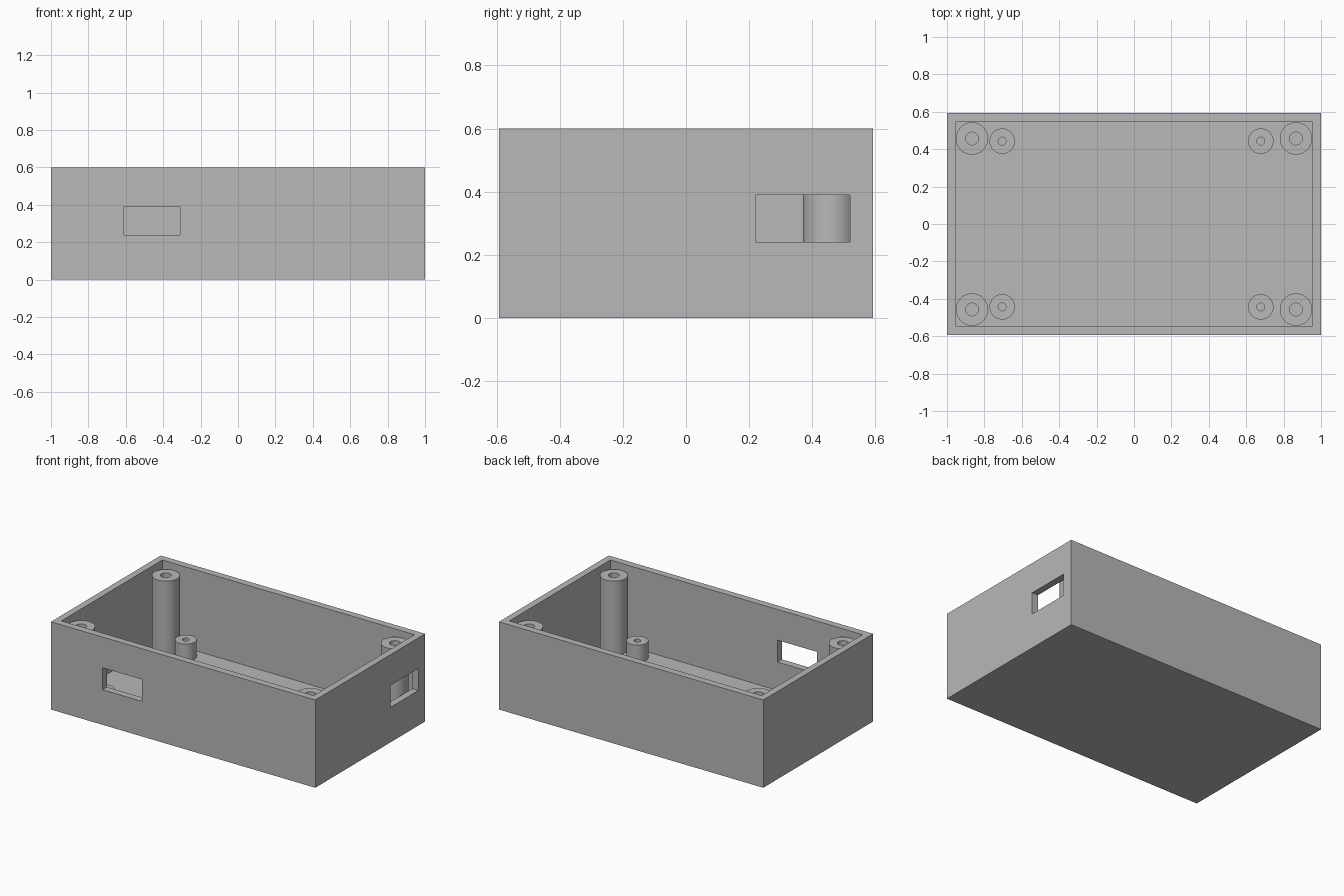
import bpy, bmesh
from mathutils import Vector

default = bpy.data.objects.get("Cube")
if default:
    bpy.data.objects.remove(default, do_unlink=True)

# Single plastic colour
grey = bpy.data.materials.new("grey plastic")
grey.use_nodes = True
COLOUR = (0.48, 0.48, 0.48, 1)
grey.diffuse_color = COLOUR
grey.node_tree.nodes["Principled BSDF"].inputs["Base Color"].default_value = COLOUR

HALF_X, HALF_Y, HEIGHT = 1.0, 0.593, 0.6
IN_X, IN_Y, FLOOR = 0.954, 0.545, 0.047


def add_object(name, bm):
    bmesh.ops.recalc_face_normals(bm, faces=bm.faces)
    mesh = bpy.data.meshes.new(name)
    bm.to_mesh(mesh)
    bm.free()
    obj = bpy.data.objects.new(name, mesh)
    bpy.context.collection.objects.link(obj)
    mesh.materials.append(grey)
    return obj


def box(name, low, high):
    low, high = Vector(low), Vector(high)
    bm = bmesh.new()
    bmesh.ops.create_cube(bm, size=1)
    bmesh.ops.scale(bm, vec=high - low, verts=bm.verts)
    bmesh.ops.translate(bm, vec=(low + high) / 2, verts=bm.verts)
    return add_object(name, bm)


def cut(target, cutter):
    cutter.hide_render = True
    mod = target.modifiers.new("cut", "BOOLEAN")
    mod.operation = "DIFFERENCE"
    mod.solver = "EXACT"
    mod.object = cutter
    bpy.ops.object.select_all(action="DESELECT")
    bpy.context.view_layer.objects.active = target
    target.select_set(True)
    bpy.ops.object.modifier_apply(modifier=mod.name)
    bpy.data.objects.remove(cutter, do_unlink=True)


def hollow_post(name, x, y, radius, hole, top):
    """Lathe a closed ring section; its foot sinks into the floor."""
    bm = bmesh.new()
    foot = FLOOR - 0.02
    section = [(hole, foot), (hole, top), (radius, top), (radius, foot)]
    verts = [bm.verts.new((r, 0, z)) for r, z in section]
    edges = [bm.edges.new((verts[i - 1], verts[i])) for i in range(4)]
    bmesh.ops.spin(bm, geom=verts + edges, cent=(0, 0, 0), axis=(0, 0, 1),
                   angle=6.283185307, steps=48)
    bmesh.ops.remove_doubles(bm, verts=bm.verts, dist=0.0005)
    bmesh.ops.translate(bm, vec=(x, y, 0), verts=bm.verts)
    obj = add_object(name, bm)
    bpy.ops.object.select_all(action="DESELECT")
    bpy.context.view_layer.objects.active = obj
    obj.select_set(True)
    bpy.ops.object.shade_smooth_by_angle(angle=0.6)


# Open tray with a port in the front wall and one in the left wall
case = box("case", (-HALF_X, -HALF_Y, 0), (HALF_X, HALF_Y, HEIGHT))
cut(case, box("cavity", (-IN_X, -IN_Y, FLOOR), (IN_X, IN_Y, HEIGHT + 0.2)))
cut(case, box("front_port", (-0.61, -0.7, 0.24), (-0.31, -0.5, 0.39)))
cut(case, box("side_port", (0.95, 0.22, 0.24), (1.1, 0.52, 0.39)))

# Tall lid posts in the corners, short board posts beside them
for side, sx, board_x in (("left", 1, 0.678), ("right", -1, -0.705)):
    for end, sy in (("front", -1), ("back", 1)):
        hollow_post(f"lid_post_{end}_{side}", sx * 0.866, sy * 0.457, 0.0865, 0.034, 0.553)
        hollow_post(f"board_post_{end}_{side}", board_x, sy * 0.443, 0.068, 0.021, 0.162)
